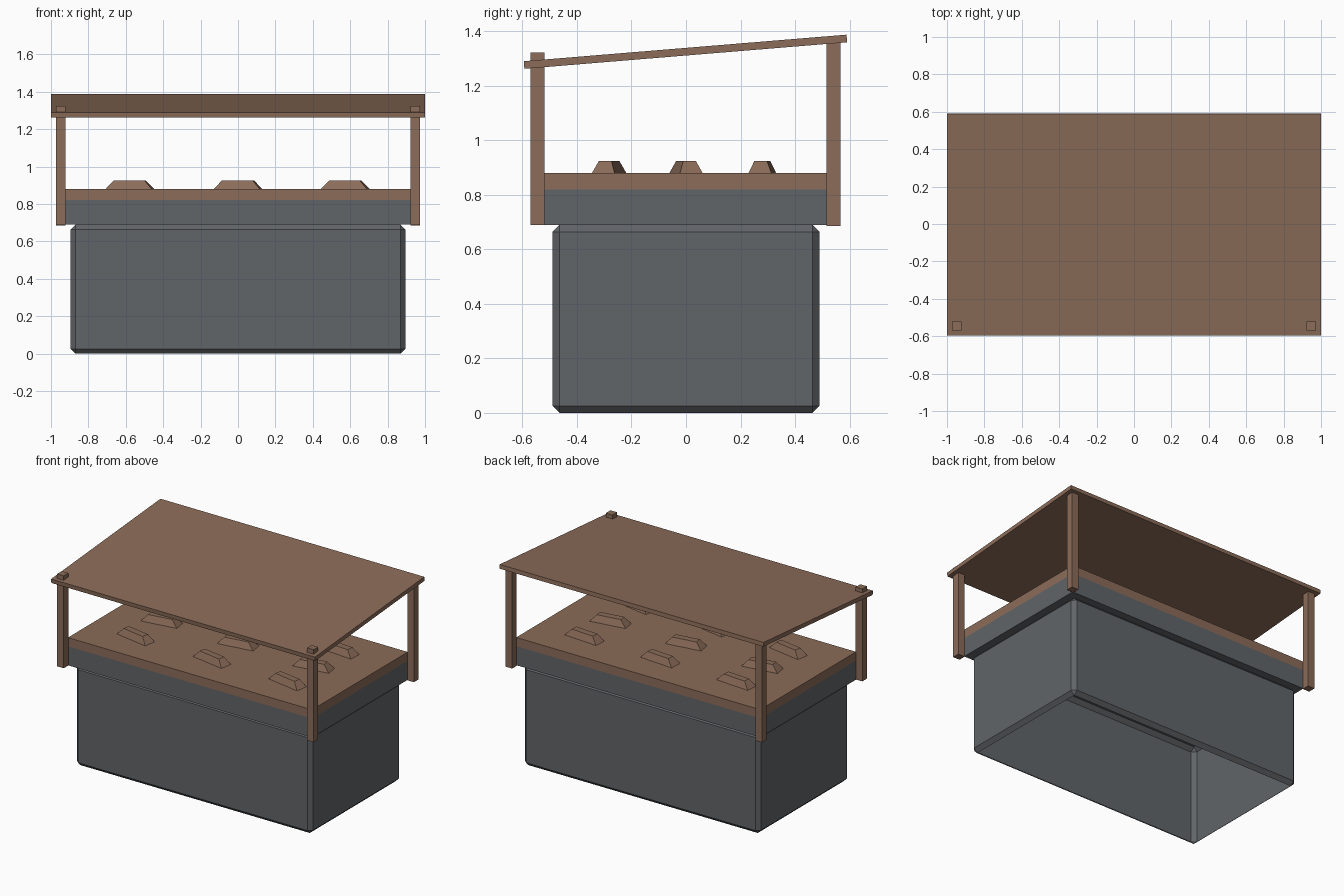
import bpy, bmesh, math
from mathutils import Matrix, Vector

if "Cube" in bpy.data.objects:
    bpy.data.objects.remove(bpy.data.objects["Cube"])


def material(name, color):
    m = bpy.data.materials.new(name)
    m.diffuse_color = (*color, 1)
    m.use_nodes = True
    m.node_tree.nodes["Principled BSDF"].inputs["Base Color"].default_value = m.diffuse_color
    return m


WOOD = material("brown", (0.26, 0.15, 0.10))
STONE = material("dark_grey", (0.12, 0.13, 0.14))


def finish(name, bm, mat):
    me = bpy.data.meshes.new(name)
    bm.to_mesh(me)
    bm.free()
    me.materials.append(mat)
    ob = bpy.data.objects.new(name, me)
    bpy.context.collection.objects.link(ob)
    return ob


def box_bm(lo, hi):
    lo, hi = Vector(lo), Vector(hi)
    bm = bmesh.new()
    bmesh.ops.create_cube(bm, size=1, matrix=Matrix.Translation((lo + hi) / 2)
                          @ Matrix.Diagonal((*(hi - lo), 1)))
    return bm


def box(name, lo, hi, mat):
    return finish(name, box_bm(lo, hi), mat)


# Chamfered tub, open underneath
bm = box_bm((-0.895, -0.49, 0), (0.895, 0.49, 0.69))
bmesh.ops.bevel(bm, geom=bm.edges[:], offset=0.026, segments=1, affect='EDGES')
bm.normal_update()
bottom = [f for f in bm.faces if f.normal.z < -0.9]
bmesh.ops.delete(bm, geom=bottom, context='FACES')
finish("tub", bm, STONE)

# Rim and the brown bed on top of it
box("rim", (-0.925, -0.52, 0.69), (0.925, 0.517, 0.82), STONE)
box("bed", (-0.925, -0.52, 0.82), (0.925, 0.517, 0.88), WOOD)

# Corner posts, the front pair pokes through the roof
for side, sx in (("left", -0.947), ("right", 0.947)):
    for end, y, z0, z1 in (("front", -0.545, 0.69, 1.323), ("back", 0.541, 0.686, 1.362)):
        box(f"{end}_{side}_post", (sx - 0.025, y - 0.025, z0), (sx + 0.025, y + 0.025, z1), WOOD)

# Sloping roof board
roof = box("roof", (-1, -0.594, -0.014), (1, 0.594, 0.014), WOOD)
roof.location = (0, -0.002, 1.325)
roof.rotation_euler.x = math.radians(4.7)

# Small tapered lumps in three rows
for row, (y, turn) in enumerate(((-0.282, -10), (0, 9), (0.28, -4))):
    for col, x in enumerate((-0.578, 0, 0.573)):
        bm = box_bm((-0.125, -0.042, 0), (0.125, 0.042, 0.045))
        for v in bm.verts:
            if v.co.z > 0.02:
                v.co.x *= 0.67
                v.co.y *= 0.55
        lump = finish(f"lump_{row}_{col}", bm, WOOD)
        lump.location = (x, y, 0.88)
        lump.rotation_euler.z = math.radians(turn)
